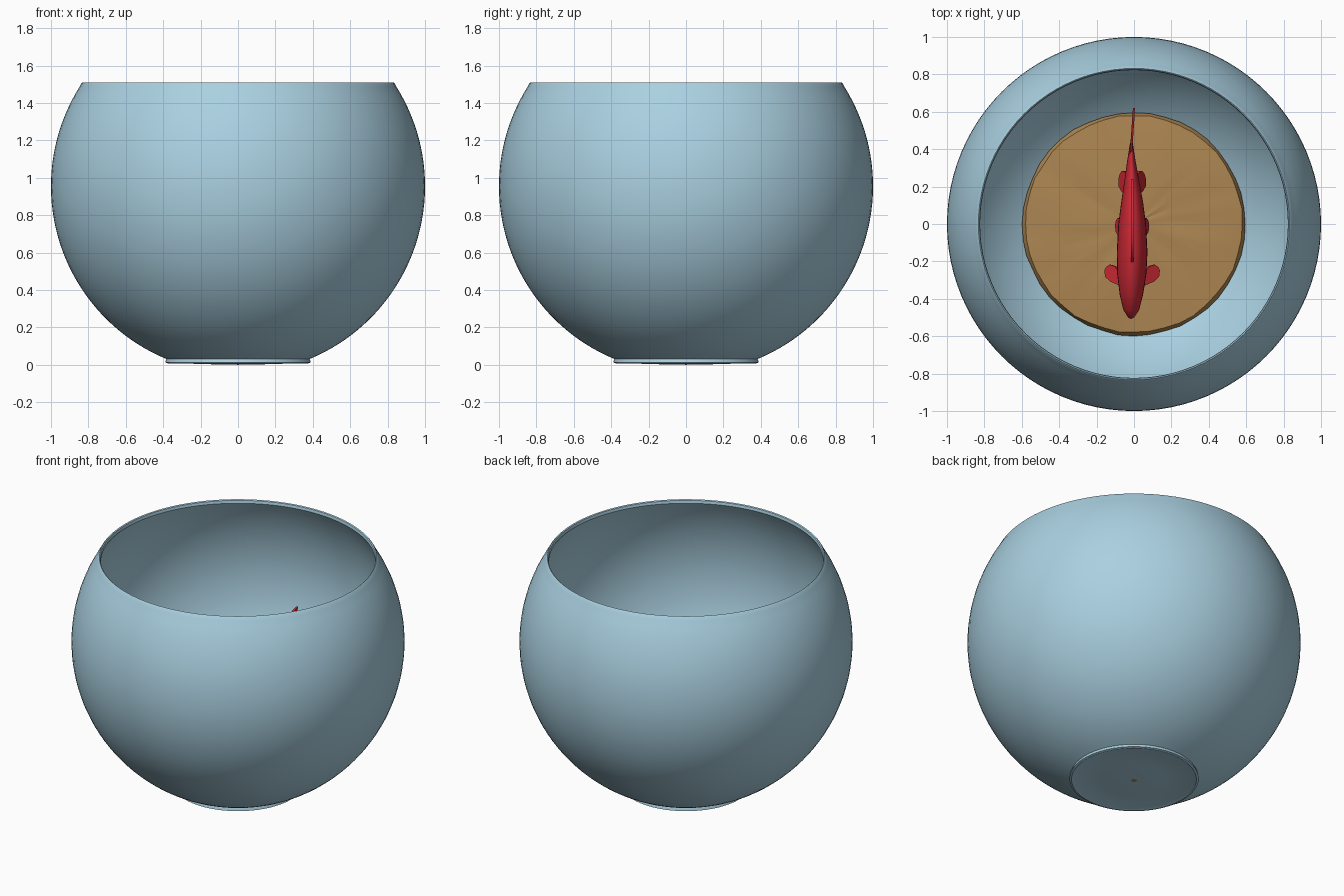
import bpy, bmesh, math, random
from mathutils import Vector

if "Cube" in bpy.data.objects:
    bpy.data.objects.remove(bpy.data.objects["Cube"])

random.seed(4)


def material(name, rgb):
    m = bpy.data.materials.new(name)
    m.diffuse_color = (*rgb, 1)
    m.use_nodes = True
    m.node_tree.nodes["Principled BSDF"].inputs["Base Color"].default_value = m.diffuse_color
    return m


GLASS = material("pale_blue_glass", (0.40, 0.63, 0.75))
SAND = material("sandy_brown", (0.42, 0.24, 0.085))
RED = material("fish_red", (0.60, 0.022, 0.035))


def finish(bm, name, mat, smooth=None):
    bmesh.ops.recalc_face_normals(bm, faces=bm.faces[:])
    me = bpy.data.meshes.new(name)
    bm.to_mesh(me)
    bm.free()
    ob = bpy.data.objects.new(name, me)
    bpy.context.collection.objects.link(ob)
    me.materials.append(mat)
    if smooth:
        bpy.ops.object.select_all(action='DESELECT')
        ob.select_set(True)
        bpy.context.view_layer.objects.active = ob
        bpy.ops.object.shade_smooth_by_angle(angle=math.radians(smooth))
    return ob


def loft(bm, rings):
    """Skin a list of equal rings of points; single-point rings become poles."""
    vs = [[bm.verts.new(p) for p in ring] for ring in rings]
    n = max(len(r) for r in vs)
    for a, b in zip(vs, vs[1:]):
        for i in range(n):
            j = (i + 1) % n
            quad = [a[i % len(a)], a[j % len(a)], b[j % len(b)], b[i % len(b)]]
            bm.faces.new(list(dict.fromkeys(quad)))


def lathe(bm, profile, n):
    loft(bm, [[(0, 0, z)] if r == 0 else
              [(r * math.cos(math.tau * i / n), r * math.sin(math.tau * i / n), z) for i in range(n)]
              for r, z in profile])


# Bowl: thin spherical shell with an open top and a small foot
CZ = 0.955


def arc(radius, e0, e1, steps):
    es = [math.radians(e0 + (e1 - e0) * k / steps) for k in range(steps + 1)]
    return [(radius * math.cos(e), CZ + radius * math.sin(e)) for e in es]


foot = [(0, 0.001), (0.2, 0.004), (0.365, 0.012), (0.375, 0.008), (0.388, 0.012), (0.386, 0.024)]
rim = [(0.839, 1.503), (0.832, 1.51), (0.826, 1.505)]
profile = foot + arc(1.0, -67.5, 32, 40) + rim + arc(0.98, 32.9, -72.5, 40) + [(0, 0.02)]
bm = bmesh.new()
lathe(bm, profile, 96)
finish(bm, "bowl", GLASS, 35)

# Gravel: rounded bed following the bowl, with an uneven rim and top
bm = bmesh.new()
R = 1.04
under = [(r, R - math.sqrt(R * R - r * r)) for r in (0.15, 0.3, 0.42, 0.52)]
lathe(bm, [(0, 0)] + under + [(0.598, 0.195), (0.582, 0.235), (0.45, 0.243), (0.22, 0.248), (0, 0.25)], 44)
for v in bm.verts:
    r = v.co.xy.length
    if r > 0.55:
        s = 1 + random.uniform(-0.008, 0.004)
        v.co.x *= s
        v.co.y *= s
    if v.co.z > 0.23 and r > 0.1:
        v.co.z += random.uniform(-0.006, 0.006)
finish(bm, "gravel", SAND, 30)

# Fish body: oval sections (y, half width, half height, x, z)
FZ = 0.75
sections = [(-0.50, 0.016, 0.02, -0.015, -0.01), (-0.46, 0.042, 0.06, -0.015, -0.005),
            (-0.38, 0.062, 0.105, -0.014, 0), (-0.27, 0.078, 0.145, -0.012, 0),
            (-0.15, 0.082, 0.165, -0.01, 0), (0, 0.074, 0.16, -0.01, 0),
            (0.12, 0.058, 0.13, -0.01, 0), (0.24, 0.038, 0.09, -0.012, 0.005),
            (0.34, 0.022, 0.06, -0.014, 0.01), (0.43, 0.008, 0.055, -0.014, 0.01)]
rings = [[(-0.015, -0.508, FZ - 0.01)]]
for y, w, h, x, z in sections:
    rings.append([(x + w * math.cos(math.tau * i / 24), y, FZ + z + h * math.sin(math.tau * i / 24))
                  for i in range(24)])
rings.append([(-0.013, 0.45, FZ + 0.01)])
bm = bmesh.new()
loft(bm, rings)
finish(bm, "fish_body", RED, 60)


def fin(name, pts, thick=0.012):
    """Thin plate from a flat outline."""
    bm = bmesh.new()
    f = bm.faces.new([bm.verts.new(p) for p in pts])
    f.normal_update()
    off = f.normal * thick
    bmesh.ops.translate(bm, verts=bm.verts[:], vec=-off / 2)
    ext = bmesh.ops.extrude_face_region(bm, geom=[f], use_keep_orig=True)
    bmesh.ops.translate(bm, verts=[g for g in ext["geom"] if isinstance(g, bmesh.types.BMVert)], vec=off)
    bmesh.ops.triangulate(bm, faces=[q for q in bm.faces if len(q.verts) > 4])
    return finish(bm, name, RED, 40)


# Upright fins: tail bends slightly towards +x
tail = [(0.36, 0.05), (0.44, 0.10), (0.54, 0.17), (0.62, 0.20), (0.60, 0.12), (0.55, 0.01),
        (0.60, -0.10), (0.62, -0.18), (0.54, -0.15), (0.44, -0.08), (0.36, -0.03)]
fin("tail_fin", [(-0.018 + 0.07 * (y - 0.36), y, FZ + z) for y, z in tail])
dorsal = [(-0.22, 0.13), (-0.16, 0.22), (-0.08, 0.26), (0.05, 0.23), (0.18, 0.17), (0.24, 0.13), (0.22, 0.07), (0, 0.12)]
fin("dorsal_fin", [(-0.01, y, FZ + z) for y, z in dorsal])

# Paired fins: rounded lobes sloping down and back (root, tip, half width)
pairs = [("pectoral_fin", (0.055, -0.31, -0.07), (0.135, -0.235, -0.12), 0.045),
         ("pelvic_fin", (0.035, -0.06, -0.12), (0.08, 0.01, -0.22), 0.05),
         ("anal_fin", (0.015, 0.18, -0.07), (0.06, 0.26, -0.16), 0.06)]
for name, root, tip, w in pairs:
    a, b = Vector(root), Vector(tip)
    d = b - a
    across = (Vector((0, 1, 0)) - d.normalized() * d.normalized().y).normalized()
    shape = [(0, -0.5), (0.45, -0.9), (0.8, -0.9), (1, -0.4), (1.03, 0.1), (0.95, 0.6), (0.7, 0.9), (0.4, 0.8), (0, 0.45)]
    for side, label in ((-1, "left"), (1, "right")):
        pts = [a + d * t + across * (w * u) for t, u in shape]
        fin(f"{label}_{name}", [(side * p.x - 0.01, p.y, FZ + p.z) for p in pts], 0.016)
